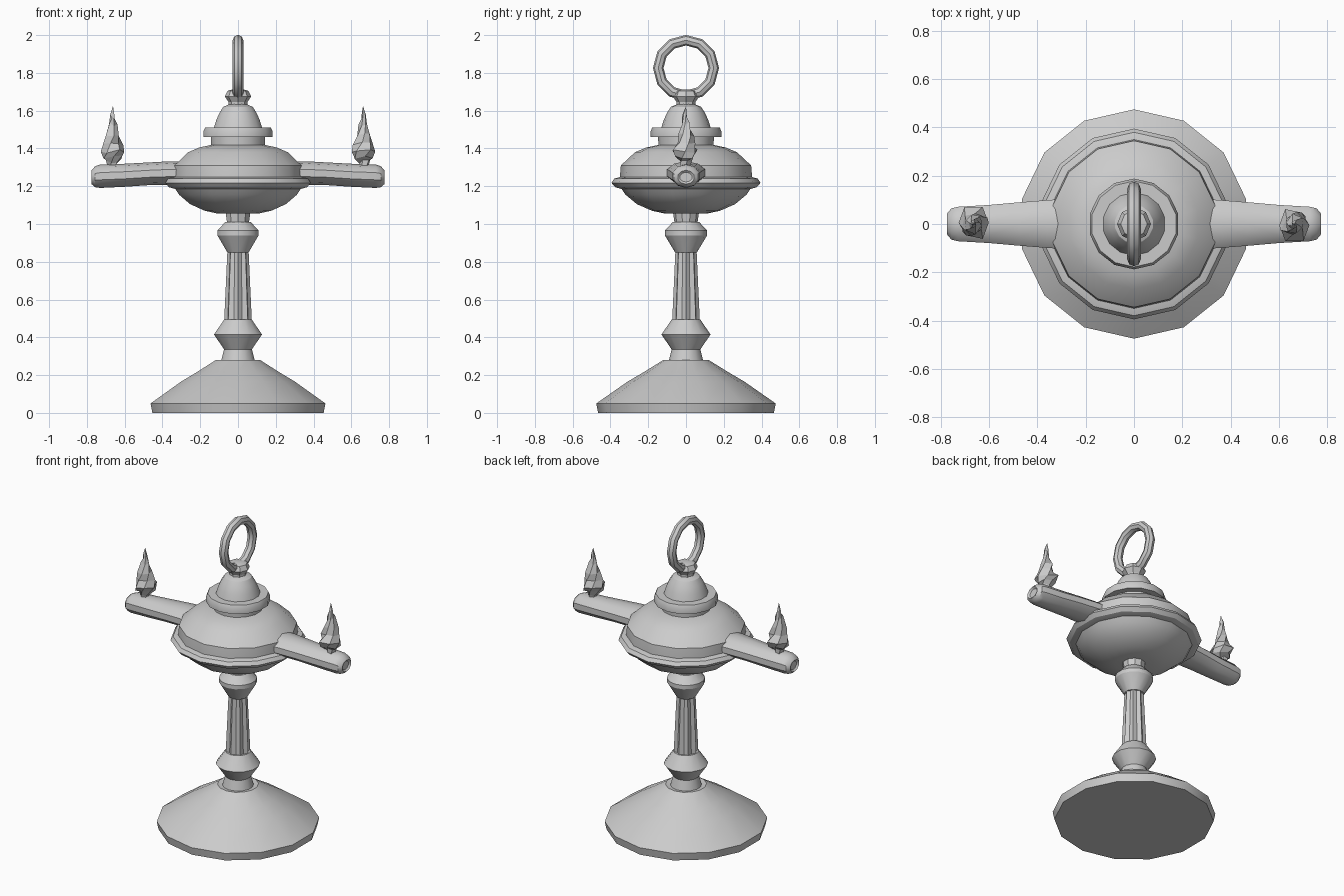
import bpy, bmesh, math, random
from mathutils import Vector

cube = bpy.data.objects.get("Cube")
if cube:
    bpy.data.objects.remove(cube, do_unlink=True)

grey = bpy.data.materials.new("plain grey")
grey.use_nodes = True
colour = (0.6, 0.6, 0.6, 1)
grey.diffuse_color = colour
grey.node_tree.nodes["Principled BSDF"].inputs["Base Color"].default_value = colour


def loft(name, rings, closed=False, smooth=30):
    """Skin rings of points; single-point rings become tips."""
    bm = bmesh.new()
    loops = [[bm.verts.new(p) for p in ring] for ring in rings]
    pairs = list(zip(loops, loops[1:]))
    if closed:
        pairs.append((loops[-1], loops[0]))
    for a, b in pairs:
        n = max(len(a), len(b))
        for i in range(n):
            j = (i + 1) % n
            if len(b) == 1:
                bm.faces.new((a[i], a[j], b[0]))
            elif len(a) == 1:
                bm.faces.new((a[0], b[j], b[i]))
            else:
                bm.faces.new((a[i], a[j], b[j], b[i]))
    if not closed:
        for end in (loops[0], loops[-1]):
            if len(end) > 2:
                bm.faces.new(end)
    bmesh.ops.recalc_face_normals(bm, faces=bm.faces)
    mesh = bpy.data.meshes.new(name)
    bm.to_mesh(mesh)
    bm.free()
    mesh.materials.append(grey)
    ob = bpy.data.objects.new(name, mesh)
    bpy.context.collection.objects.link(ob)
    if smooth:
        bpy.ops.object.select_all(action="DESELECT")
        ob.select_set(True)
        bpy.context.view_layer.objects.active = ob
        bpy.ops.object.shade_smooth_by_angle(angle=math.radians(smooth))
    return ob


def circle(r, z, n, flute=1.0):
    pts = []
    for i in range(n):
        a = math.pi / 2 + math.tau * i / n
        q = r * (flute if i % 2 else 1)
        pts.append(Vector((q * math.cos(a), q * math.sin(a), z)))
    return pts


def turned(name, profile, n=14, flute=1.0, smooth=30):
    return loft(name, [circle(r, z, n, flute) for r, z in profile], smooth=smooth)


# Foot and stem
turned("foot", [(0.465, 0), (0.475, 0.05), (0.31, 0.165), (0.225, 0.215),
                (0.12, 0.28), (0.095, 0.275)])
turned("stem_collar", [(0.095, 0.26), (0.075, 0.34)])
turned("lower_knob", [(0.075, 0.335), (0.13, 0.415), (0.075, 0.495)])
turned("fluted_column", [(0.073, 0.49), (0.056, 0.86)], 16, 0.8, 10)
turned("upper_knob", [(0.058, 0.85), (0.112, 0.94), (0.112, 0.965), (0.07, 1.01)])
turned("stem_neck", [(0.06, 1.0), (0.07, 1.07)], 10, smooth=15)

# Oil bowl with its moulded rim
turned("bowl", [(0.11, 1.055), (0.18, 1.07), (0.26, 1.105), (0.32, 1.155),
                (0.35, 1.2), (0.35, 1.25), (0.345, 1.31), (0.27, 1.38),
                (0.21, 1.405), (0.14, 1.42)])
turned("bowl_rim", [(0.34, 1.185), (0.375, 1.195), (0.395, 1.218),
                    (0.38, 1.24), (0.345, 1.25)], smooth=25)

# Lid and finial
turned("lid", [(0.145, 1.4), (0.148, 1.46), (0.188, 1.46), (0.188, 1.49),
               (0.178, 1.512), (0.13, 1.512), (0.118, 1.55), (0.1, 1.59),
               (0.08, 1.62), (0.04, 1.637)])
turned("finial", [(0.05, 1.63), (0.05, 1.645), (0.07, 1.675), (0.055, 1.705),
                  (0.03, 1.712)], 8, smooth=20)

# Carrying ring standing in the side plane
ring = []
for i in range(12):
    a = math.pi / 2 + math.tau * i / 12
    out = Vector((0, math.cos(a), math.sin(a)))
    centre = Vector((0, 0, 1.826)) + out * 0.147
    ring.append([centre + 0.028 * (out * math.cos(t) + Vector((math.cos(t + math.pi / 2), 0, 0)))
                 for t in [math.tau * k / 8 for k in range(8)]])
loft("carrying_ring", ring, closed=True, smooth=40)

# Spouts and flames; each station is x, centre height, half width, half height
stations = [(0.28, 1.27, 0.11, 0.06), (0.36, 1.27, 0.104, 0.062),
            (0.47, 1.266, 0.095, 0.06), (0.6, 1.258, 0.083, 0.061),
            (0.73, 1.253, 0.075, 0.062), (0.757, 1.25, 0.068, 0.055),
            (0.775, 1.248, 0.045, 0.037), (0.765, 1.248, 0.033, 0.026)]
flame = [(0.035, 1.3), (0.035, 1.33), (0.06, 1.355), (0.073, 1.385), (0.062, 1.43),
         (0.045, 1.475), (0.028, 1.525), (0.014, 1.57)]
for side, s in (("left", 1), ("right", -1)):
    rings = []
    for x, z, w, h in stations:
        rings.append([(s * x, w * math.cos(t), z + h * math.sin(t))
                      for t in [math.tau * (k + 0.5) / 10 for k in range(10)]])
    loft(side + "_spout", rings, smooth=35)

    random.seed(4)
    rings = []
    for k, (r, z) in enumerate(flame):
        pts = []
        for i in range(6):
            a = math.tau * i / 6 + k * 0.35
            q = r * random.uniform(0.6, 1.08)
            dz = random.uniform(-0.012, 0.012) if k else 0
            pts.append((s * (0.665 + q * math.cos(a)), s * (q * math.sin(a) - 0.005), z + dz))
        rings.append(pts)
    rings.append([(s * 0.662, 0, 1.625)])
    loft(side + "_flame", rings, smooth=0)
